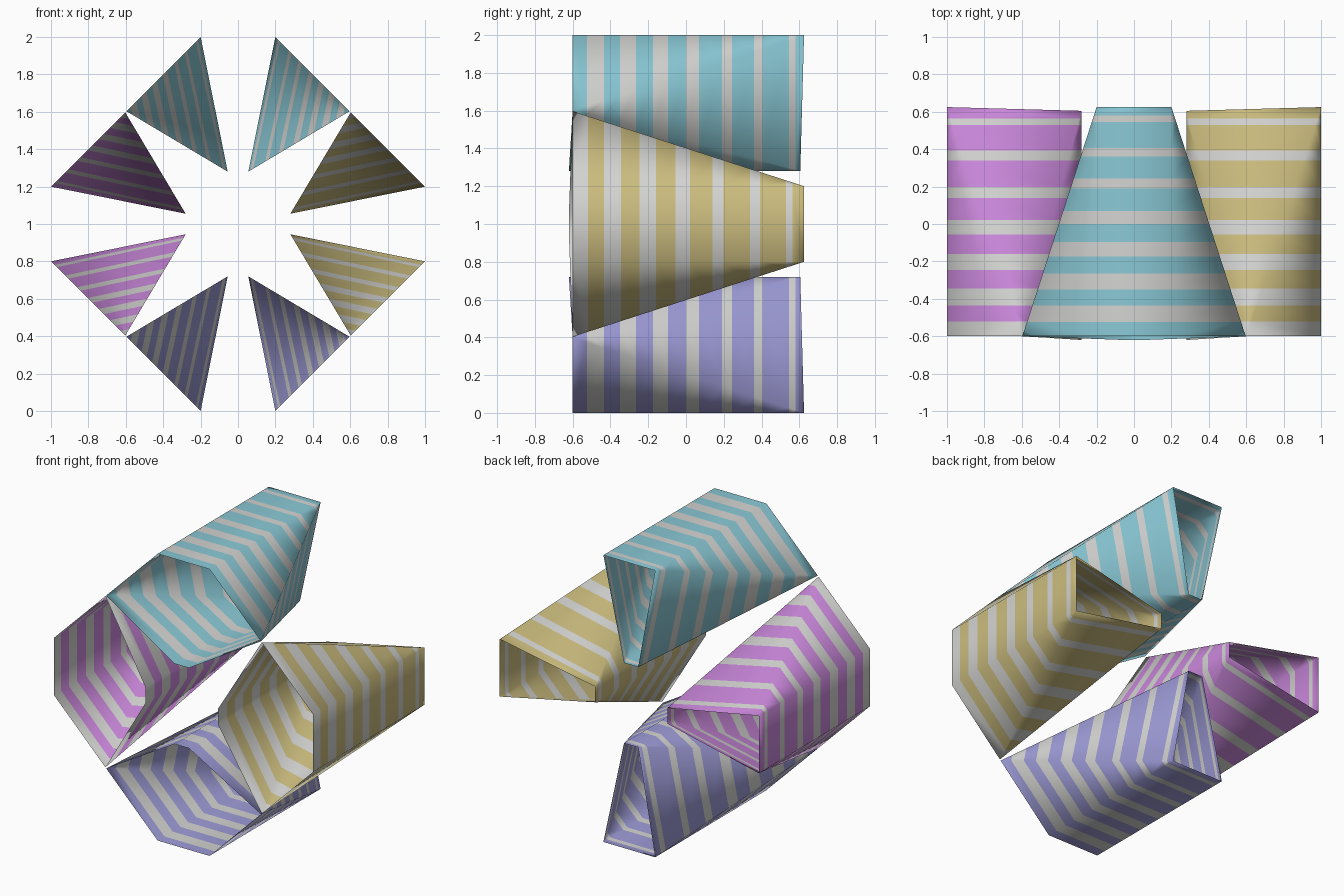
import bpy, bmesh, math
from mathutils import Matrix, Vector

if "Cube" in bpy.data.objects:
    bpy.data.objects.remove(bpy.data.objects["Cube"])


def material(name, rgb):
    # sRGB 0-255 to linear
    m = bpy.data.materials.new(name)
    lin = [((c / 255 + 0.055) / 1.055) ** 2.4 for c in rgb]
    m.diffuse_color = (*lin, 1)
    m.use_nodes = True
    m.node_tree.nodes["Principled BSDF"].inputs["Base Color"].default_value = m.diffuse_color
    return m


white = material("pale_grey", (212, 212, 210))
cyan = material("cyan", (138, 201, 214))
gold = material("gold", (203, 188, 126))
violet = material("periwinkle", (158, 156, 216))
purple = material("orchid", (203, 136, 220))

# y limits of the pale bands
BANDS_A = [(-.525, -.435), (-.35, -.265), (-.175, -.095), (0, .07),
           (.19, .243), (.36, .405), (.545, .58)]
BANDS_B = [(-1, -.52), (-.435, -.345), (-.245, -.16), (-.055, .022),
           (.14, .198), (.34, .392), (.53, .565)]


def tube(name, turn, mat, bands):
    """Open shell: six-sided front mouth narrowing to a four-sided back mouth."""
    bm = bmesh.new()
    sides = []
    for s in (-1, 1):
        pts = [(.2, -.6, 1), (.597, -.6, .603), (.055, -.62, .28),   # front: outer, middle, inner
               (.2, .625, 1), (.055, .605, .28)]                     # back: outer, inner
        a, b, c, d, e = v = [bm.verts.new((s * x, y, z)) for x, y, z in pts]
        for f in ((a, b, d), (b, e, d), (b, c, e)):
            bm.faces.new(f)
        sides.append(v)
    l, r = sides
    bm.faces.new((l[0], r[0], r[3], l[3]))   # outer face
    bm.faces.new((l[2], l[4], r[4], r[2]))   # inner face
    # cut the stripes
    for y in [v for band in bands for v in band if v > -.9]:
        bmesh.ops.bisect_plane(bm, geom=bm.verts[:] + bm.edges[:] + bm.faces[:],
                               plane_co=(0, y, 0), plane_no=(0, 1, 0))
    bmesh.ops.recalc_face_normals(bm, faces=bm.faces[:])
    top = max(bm.faces, key=lambda f: f.calc_center_median().z)
    if top.normal.z < 0:
        bmesh.ops.reverse_faces(bm, faces=bm.faces[:])
    for f in bm.faces:
        ys = [v.co.y for v in f.verts]
        mid = (min(ys) + max(ys)) / 2
        f.material_index = int(any(lo < mid < hi for lo, hi in bands))
        f.smooth = True
    # turn around the y axis and lift to the ring centre
    bm.transform(Matrix.Translation(Vector((0, 0, 1))) @ Matrix.Rotation(math.radians(turn), 4, 'Y'))
    me = bpy.data.meshes.new(name)
    bm.to_mesh(me)
    bm.free()
    me.materials.append(mat)
    me.materials.append(white)
    bpy.context.collection.objects.link(bpy.data.objects.new(name, me))


tube("top_tube", 0, cyan, BANDS_A)
tube("right_tube", 90, gold, BANDS_B)
tube("bottom_tube", 180, violet, BANDS_A)
tube("left_tube", 270, purple, BANDS_B)
